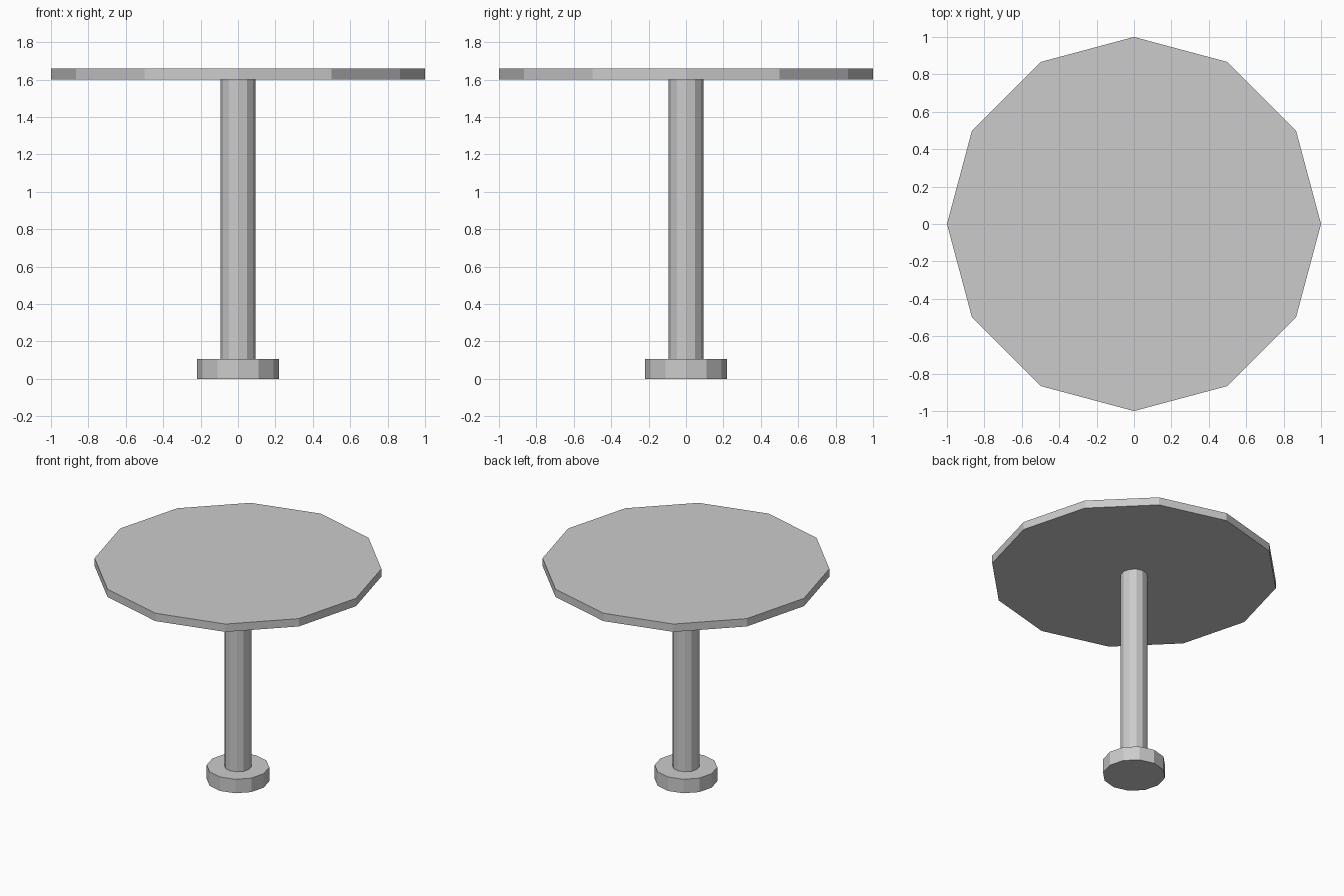
import bpy

if "Cube" in bpy.data.objects:
    bpy.data.objects.remove(bpy.data.objects["Cube"])

SIDES = 12


def disc(name, radius, z_bottom, z_top):
    """Flat-shaded twelve-sided cylinder between two heights."""
    bpy.ops.mesh.primitive_cylinder_add(
        vertices=SIDES, radius=radius, depth=z_top - z_bottom,
        location=(0, 0, (z_bottom + z_top) / 2))
    obj = bpy.context.object
    obj.name = name
    return obj


# Foot, pole and round top, stacked on one axis
disc("base", 0.218, 0.0, 0.107)
disc("pole", 0.094, 0.107, 1.60)
disc("table_top", 1.0, 1.60, 1.66)
